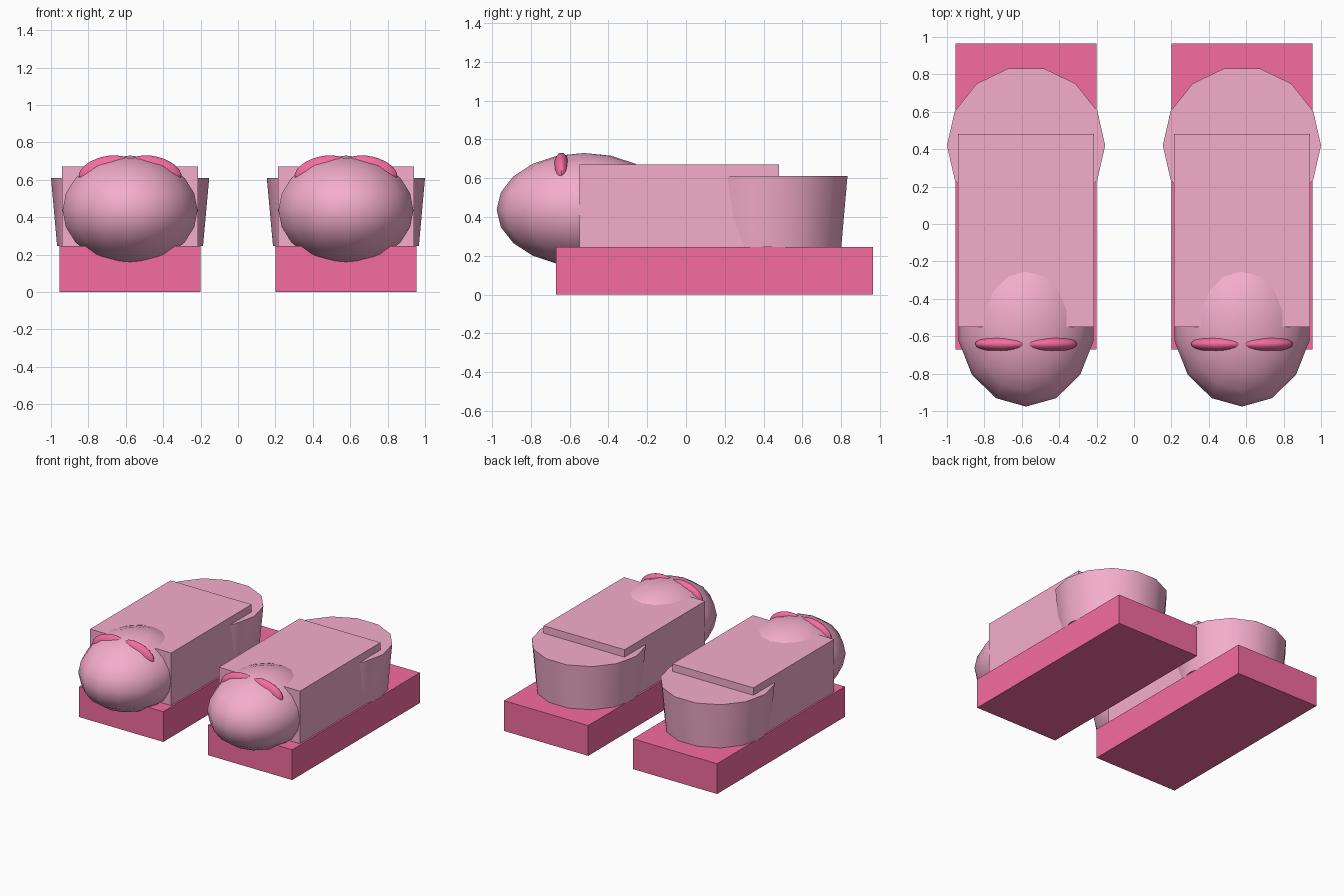
import bpy
from math import radians

if "Cube" in bpy.data.objects:
    bpy.data.objects.remove(bpy.data.objects["Cube"])


def material(name, color):
    m = bpy.data.materials.new(name)
    m.diffuse_color = color
    m.use_nodes = True
    m.node_tree.nodes["Principled BSDF"].inputs["Base Color"].default_value = m.diffuse_color
    return m


light_pink = material("light_pink", (0.91, 0.42, 0.60, 1))
deep_pink = material("deep_pink", (0.91, 0.15, 0.35, 1))


def finish(name, scale, mat, smooth=True):
    ob = bpy.context.object
    ob.name = name
    ob.scale = scale
    ob.data.materials.append(mat)
    bpy.ops.object.transform_apply(location=False, rotation=False, scale=True)
    if smooth:
        bpy.ops.object.shade_smooth_by_angle(angle=radians(40))
    return ob


def box(name, lo, hi, mat):
    centre = [(a + b) / 2 for a, b in zip(lo, hi)]
    bpy.ops.mesh.primitive_cube_add(size=1, location=centre)
    return finish(name, [b - a for a, b in zip(lo, hi)], mat, False)


def ellipsoid(name, centre, radii, segments, rings, mat):
    bpy.ops.mesh.primitive_uv_sphere_add(segments=segments, ring_count=rings,
                                         radius=1, location=centre)
    return finish(name, radii, mat)


for side, cx in (("left", -0.577), ("right", 0.577)):
    # flat slab sole
    box(side + "_sole", (cx - 0.377, -0.67, 0), (cx + 0.377, 0.965, 0.245), deep_pink)
    # block upper
    box(side + "_upper", (cx - 0.363, -0.55, 0.245), (cx + 0.363, 0.48, 0.67), light_pink)
    # rounded toe cap
    ellipsoid(side + "_toe", (cx, -0.525, 0.437), (0.37, 0.451, 0.2925), 14, 10, light_pink)
    # tapered heel cup, 14 sides with a vertex on the x axis
    bpy.ops.mesh.primitive_cone_add(vertices=14, radius1=0.39, radius2=0.423, depth=0.365,
                                    location=(cx, 0.42, 0.4275),
                                    rotation=(0, 0, radians(90)))
    finish(side + "_heel", (1, 1, 1), light_pink)
    # two bow loops, mirrored about the slipper centre
    for s in (-1, 1):
        loop = ellipsoid(side + "_bow_loop", (cx + s * 0.128, -0.642, 0.645),
                         (0.15, 0.042, 0.08), 20, 12, deep_pink)
        loop.rotation_euler.y = s * radians(14)
